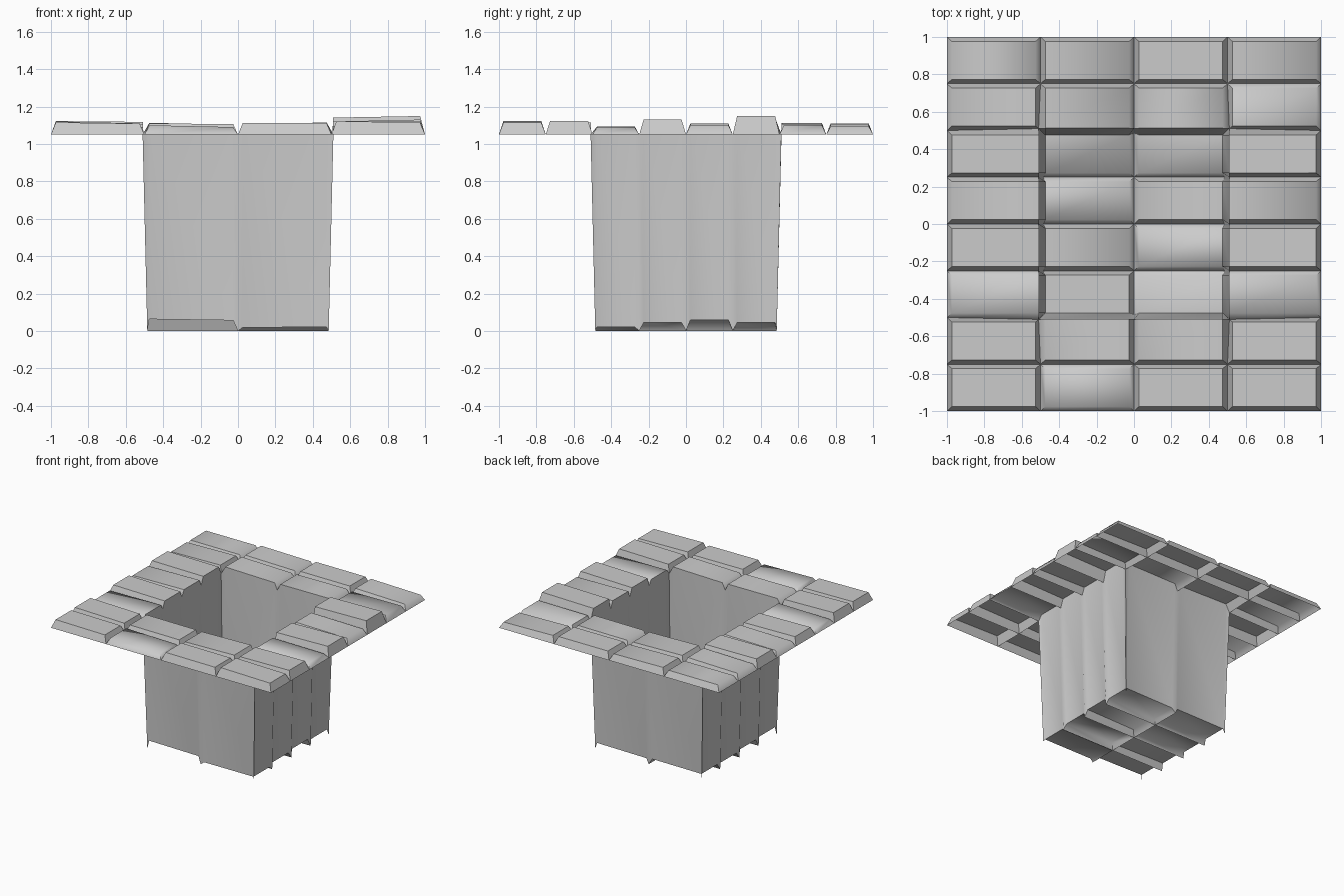
import bpy, bmesh, random

if "Cube" in bpy.data.objects:
    bpy.data.objects.remove(bpy.data.objects["Cube"])

random.seed(4)
COLS, ROWS = 4, 8
W, D = 0.5, 0.25
RIM, INSET = 1.05, 0.026

# stone top heights above the groove level, one row per y step from the front
HEIGHTS = [
    [.062, .045, .062, .068],
    [.065, .058, .060, .070],
    [.038, .060, .020, .040],
    [.060, .050, .048, .075],
    [.050, .045, .055, .055],
    [.070, .045, .042, .095],
    [.055, .058, .055, .048],
    [.050, .056, .060, .050],
]


def in_pit(i, j):
    return 1 <= i <= 2 and 2 <= j <= 5


bm = bmesh.new()
grid = {}


# groove crossing points, on the rim level or the pit floor
def groove(i, j, low):
    key = (i, j, low)
    if key not in grid:
        x, y = -1 + i * W, -1 + j * D
        edge = 1 <= i <= 3 and 2 <= j <= 6
        if edge:
            k = 0.97 if low else 1.02
            x = x * k if i in (1, 3) else x
            y = y * k if j in (2, 6) else y
        grid[key] = bm.verts.new((x, y, 0 if low else RIM))
    return grid[key]


# stone tops: inset, slightly tilted quads
tops = {}
for j in range(ROWS):
    for i in range(COLS):
        pit = in_pit(i, j)
        tilt = random.uniform(-0.006, 0.006)
        ring = []
        for a, b in ((0, 0), (1, 0), (1, 1), (0, 1)):
            x = -1 + (i + a) * W + (INSET if a == 0 else -INSET)
            y = -1 + (j + b) * D + (INSET if b == 0 else -INSET) * .9
            # rim stones reach closer to the pit edge
            if not pit:
                if 2 <= j <= 5 and abs(abs(x) - .5) < .04:
                    x = .508 if x > 0 else -.508
                if 1 <= i <= 2 and abs(abs(y) - .5) < .04:
                    y = .512 if y > 0 else -.508
            z = (0 if pit else RIM) + HEIGHTS[j][i] + tilt * (2 * a - 1)
            ring.append(bm.verts.new((x, y, z)))
        tops[i, j] = ring
        bm.faces.new(ring)

# bevelled stone sides, or pit walls with grooves where a stone meets the drop
SIDES = ((0, 1, 0, -1), (1, 2, 1, 0), (2, 3, 0, 1), (3, 0, -1, 0))
CORNER = ((0, 0), (1, 0), (1, 1), (0, 1))
OPPOSITE = {0: (3, 2), 1: (0, 3), 2: (1, 0), 3: (2, 1)}
for (i, j), ring in tops.items():
    pit = in_pit(i, j)
    for s, (p, q, dx, dy) in enumerate(SIDES):
        ca, cb = [(i + CORNER[k][0], j + CORNER[k][1]) for k in (p, q)]
        if in_pit(i + dx, j + dy) == pit:
            bm.faces.new((groove(*ca, pit), groove(*cb, pit), ring[q], ring[p]))
        elif pit:
            other = tops[i + dx, j + dy]
            op, oq = [other[k] for k in OPPOSITE[s]]
            bm.faces.new((op, oq, ring[q], ring[p]))
            bm.faces.new((groove(*ca, False), op, ring[p], groove(*ca, True)))
            bm.faces.new((oq, groove(*cb, False), groove(*cb, True), ring[q]))

bm.normal_update()
mesh = bpy.data.meshes.new("stone_floor_with_pit")
bm.to_mesh(mesh)
bm.free()
floor = bpy.data.objects.new("stone_floor_with_pit", mesh)
bpy.context.collection.objects.link(floor)

# soft stone edges
bpy.context.view_layer.objects.active = floor
floor.select_set(True)
bpy.ops.object.shade_smooth_by_angle(angle=1.12)
